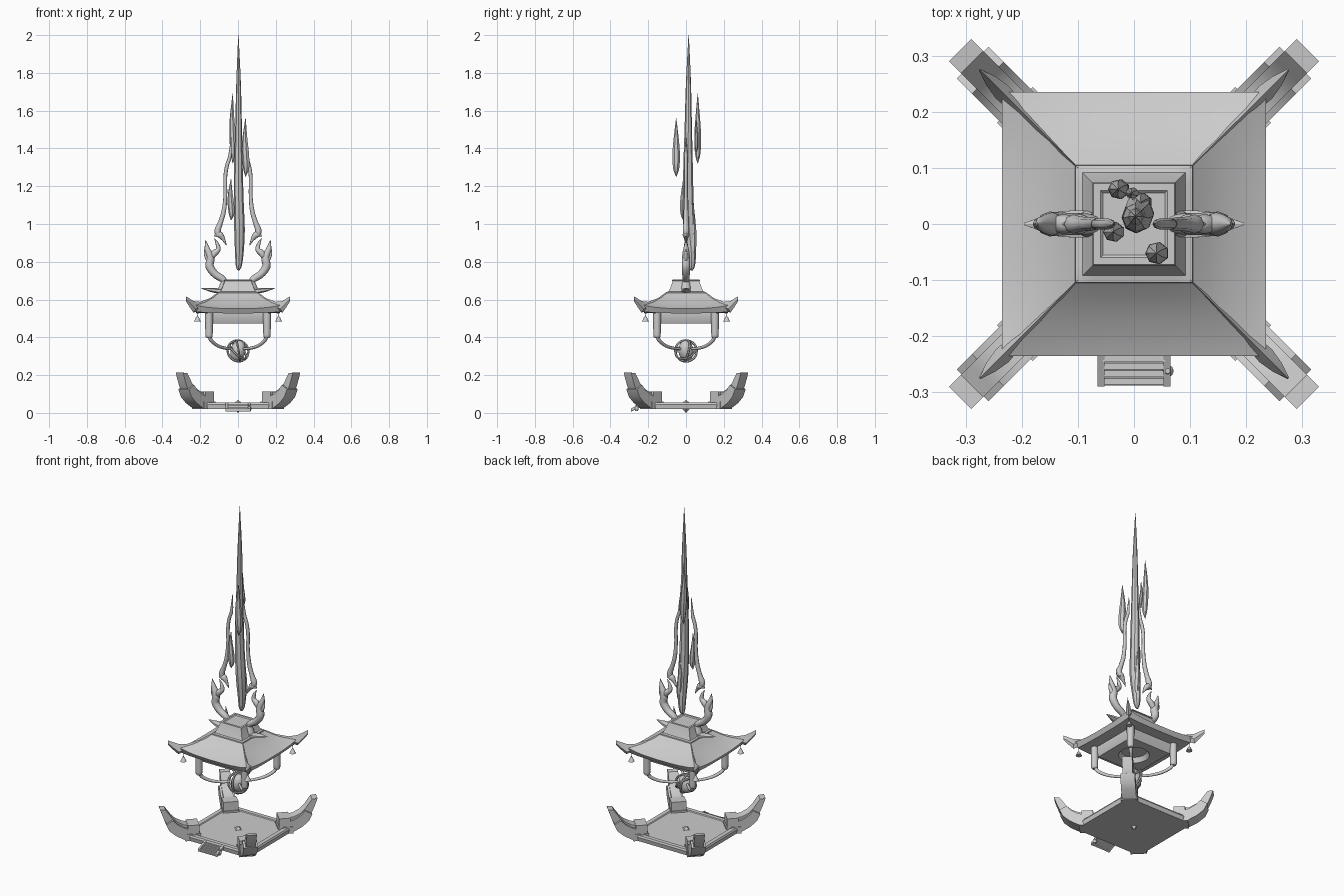
import bpy, bmesh, math
from mathutils import Vector

if "Cube" in bpy.data.objects:
    bpy.data.objects.remove(bpy.data.objects["Cube"], do_unlink=True)

stone = bpy.data.materials.new("grey_stone")
stone.use_nodes = True
stone.diffuse_color = (0.6, 0.6, 0.6, 1)
stone.node_tree.nodes["Principled BSDF"].inputs["Base Color"].default_value = (0.6, 0.6, 0.6, 1)
DIAGONALS = [math.radians(45 + 90 * k) for k in range(4)]


def finish(ob, turn=0, smooth=35):
    ob.data.materials.append(stone)
    ob.rotation_euler.z += turn
    for p in ob.data.polygons:
        p.use_smooth = smooth > 0
    if smooth:
        ob.data.set_sharp_from_angle(angle=math.radians(smooth))
    return ob


def loft(name, rings, turn=0, smooth=35):
    """Skin a list of equal-length point rings and cap both ends."""
    bm = bmesh.new()
    rows = [[bm.verts.new(p) for p in ring] for ring in rings]
    n = len(rows[0])
    for a, b in zip(rows, rows[1:]):
        for i in range(n):
            j = (i + 1) % n
            bm.faces.new((a[i], a[j], b[j], b[i]))
    bm.faces.new(rows[0][::-1])
    bm.faces.new(rows[-1])
    bmesh.ops.recalc_face_normals(bm, faces=bm.faces)
    me = bpy.data.meshes.new(name)
    bm.to_mesh(me)
    bm.free()
    ob = bpy.data.objects.new(name, me)
    bpy.context.collection.objects.link(ob)
    return finish(ob, turn, smooth)


def square(d, z, lift=0, n=8):
    """Square ring of half-width d whose corners may curl upward."""
    pts = []
    for side in range(4):
        for k in range(n):
            s = 2 * k / n - 1
            x, y = d, d * s
            for _ in range(side):
                x, y = -y, x
            pts.append(Vector((x, y, z + lift * abs(s) ** 3)))
    return pts


def circle(r, z):
    return [Vector((p.x, p.y, 0)).normalized() * r + Vector((0, 0, z)) for p in square(1, 0)]


def cut_square(d, z, cut=.065):
    """Square ring with its corners cut off."""
    c = d - cut
    return [Vector((x, y, z)) for x, y in ((d, -c), (d, c), (c, d), (-c, d),
                                           (-d, c), (-d, -c), (-c, -d), (c, -d))]


def tube(name, pts, sides=8, flat=1.0, turn=0, steps=4, smooth=50):
    """Tapered tube through (x, y, z, radius) points, smoothed between them."""
    P = [Vector(p) for p in pts]
    P = [2 * P[0] - P[1]] + P + [2 * P[-1] - P[-2]]
    path = []
    for a, b, c, d in zip(P, P[1:], P[2:], P[3:]):
        for k in range(steps):
            t = k / steps
            path.append(0.5 * (2 * b + (c - a) * t + (2 * a - 5 * b + 4 * c - d) * t * t
                               + (3 * b - a - 3 * c + d) * t ** 3))
    path.append(P[-2])
    rings = []
    for i, p in enumerate(path):
        tan = (path[min(i + 1, len(path) - 1)] - path[max(i - 1, 0)]).to_3d().normalized()
        u = tan.cross(Vector((0, 1, 0))).normalized()
        v = u.cross(tan)
        r = max(p[3], 0.0008)
        rings.append([p.to_3d() + r * (u * math.cos(a) + v * flat * math.sin(a))
                      for a in (math.tau * k / sides for k in range(sides))])
    return loft(name, rings, turn, smooth)


def box(name, x0, x1, y0, y1, z0, z1, turn=0):
    return loft(name, [[(x0, y0, z), (x1, y0, z), (x1, y1, z), (x0, y1, z)] for z in (z0, z1)], turn, 0)


def bar(name, stations, half, turn):
    """Curved bar from (inner r, inner z, outer r, outer z) stations."""
    loft(name, [[(a, -half, b), (a, half, b), (c, half, d), (c, -half, d)]
                for a, b, c, d in stations], turn, 25)


def ramp(name, x, half, y0, z0, y1, z1, thick):
    """Sloping plank running forward from (y0, z0) to (y1, z1)."""
    loft(name, [[(x - half, y, z), (x + half, y, z), (x + half, y, z + thick), (x - half, y, z + thick)]
                for y, z in ((y0, z0), (y1, z1))], smooth=0)


# Platform with cut corners, a shallow rim and a central gem
loft("platform", [cut_square(d, z) for d, z in
     ((.225, .02), (.23, .045), (.225, .055), (.2, .055), (.196, .05))], smooth=0)
tube("platform_gem", [(0, 0, 0, 0), (0, 0, .02, .018), (0, 0, .052, .022), (0, 0, .068, 0)],
     sides=4, steps=1, smooth=0)

# Corner feet and upswept arms with slanted tips
for k, a in enumerate(DIAGONALS):
    box(f"foot_base_{k}", .215, .3, -.045, .045, .02, .06, a)
    box(f"foot_block_{k}", .222, .285, -.042, .042, .055, .112, a)
    bar(f"arm_{k}", [(.25, .105, .285, .025), (.305, .112, .345, .06), (.345, .132, .385, .097),
                     (.372, .158, .411, .14), (.385, .178, .425, .175), (.408, .21, .438, .213)], .028, a)
    bar(f"arm_sheath_{k}", [(.27, .085, .295, .022), (.31, .1, .35, .052),
                            (.345, .122, .388, .085), (.368, .148, .407, .125)], .04, a)

# Front steps on a sloping panel with side rails and a little bottle
ramp("step_panel", 0, .055, -.225, .036, -.288, .008, .005)
for s in (-1, 1):
    ramp(f"step_rail_{s}", s * .059, .006, -.225, .038, -.29, .008, .016)
for k in range(4):
    y, z = -.24 - .0135 * k, .04 - .0075 * k
    box(f"step_{k}", -.055, .055, y - .0055, y + .0055, z - .004, z + .006)
tube("bottle", [(.06, -.262, .01, .008), (.06, -.262, .025, .011),
                (.06, -.262, .036, .005), (.06, -.262, .042, .005)])

# Roof: soffit, eave, concave slopes and stepped cap
loft("roof", [square(*r) for r in (
    (.14, .53), (.22, .527, .008), (.235, .552, .02), (.218, .559, .016), (.2, .568, .012),
    (.178, .58, .008), (.155, .594, .005), (.13, .612, .002), (.105, .634), (.104, .64), (.092, .643),
    (.085, .657), (.07, .698), (.074, .7), (.072, .707), (.06, .707), (.055, .702))], smooth=30)
loft("ceiling_block", [square(.15, .531), square(.15, .505), square(.138, .473),
                       circle(.085, .473), circle(.07, .5)], smooth=30)

# Ridge fins, hanging bells, pillars and orb holders on the diagonals
for k, a in enumerate(DIAGONALS):
    fin = []
    for x, w, top, low in ((.1, .002, .642, .62), (.15, .007, .607, .58), (.2, .012, .588, .55),
                           (.235, .016, .592, .53), (.256, .011, .605, .56), (.275, .002, .617, .59)):
        r, mid = x * math.sqrt(2), (top + 2 * low) / 3
        fin.append([(r, 0, top), (r, w, mid), (r, 0, low), (r, -w, mid)])
    loft(f"ridge_fin_{k}", fin, a, 25)
    r = .304
    tube(f"bell_{k}", [(r, 0, .485, .018), (r, 0, .49, .015), (r, 0, .508, .007),
                       (r, 0, .513, .002), (r, 0, .535, .001)], steps=1, turn=a)
    r = .217
    tube(f"pillar_{k}", [(r, 0, .396, .012), (r, 0, .408, .019), (r, 0, .45, .02),
                         (r, 0, .495, .021), (r, 0, .53, .021)], turn=a)
    tube(f"orb_holder_{k}", [(.216, 0, .415, .011), (.2, 0, .383, .01), (.15, 0, .355, .009),
                             (.09, 0, .342, .008), (.045, 0, .34, .007)], turn=a)

# Hanging orb inside tilted rings
bpy.ops.mesh.primitive_uv_sphere_add(segments=20, ring_count=12, radius=.047,
                                     location=(0, 0, .328), rotation=(.1, .25, 0))
bpy.context.object.scale = (.85, .85, 1.2)
bpy.context.object.name = "orb"
finish(bpy.context.object)
for k, tilt in enumerate(((1.35, .3, .2), (1.4, .2, 1.6), (.75, .35, .7))):
    bpy.ops.mesh.primitive_torus_add(major_radius=.057, minor_radius=.006, major_segments=28,
                                     minor_segments=6, location=(0, 0, .328), rotation=tilt)
    bpy.context.object.name = f"orb_ring_{k}"
    finish(bpy.context.object)

# Antlers, tendrils and side spikes on both sides
for side, s in (("left", 1), ("right", -1)):
    def limb(name, pts, **kw):
        tube(f"{side}_{name}", [(s * x, 0, z, r) for x, z, r in pts], **kw)
    limb("antler", [(.065, .665, .012), (.078, .705, .018), (.12, .733, .02), (.15, .775, .022),
                    (.146, .82, .021), (.162, .865, .015), (.172, .915, .001)])
    limb("antler_outer_prong", [(.15, .80, .014), (.17, .835, .01), (.178, .865, .001)])
    limb("antler_inner_prong", [(.147, .815, .014), (.125, .845, .017), (.105, .865, .013),
                                (.11, .895, .009), (.125, .925, .001)])
    limb("tendril_hook", [(.06, .885, .001), (.078, .92, .01), (.1, .945, .018), (.128, .935, .001)])
    limb("tendril", [(.1, .935, .014), (.108, .965, .017), (.092, 1.01, .013), (.075, 1.07, .012),
                     (.067, 1.15, .01), (.067, 1.25, .01), (.058, 1.31, .01),
                     (.043, 1.36, .009), (.036, 1.46, .001)])
    limb("spike", [(.06, .648, .009), (.09, .645, .013), (.135, .65, .012), (.165, .655, .007),
                   (.196, .66, .001)], sides=6, flat=2.1, smooth=25)
    limb("spike_root", [(.1, .632, .012), (.085, .66, .018), (.072, .7, .014)], flat=1.3)

# Great floating blade and the shards around it
tube("central_blade", [(.002, .014, 2, .001), (.003, .013, 1.75, .012), (.003, .012, 1.5, .018),
                       (.002, .011, 1.3, .023), (.004, .012, 1.12, .026), (.008, .018, .97, .028),
                       (.007, .028, .85, .023), (.004, .03, .78, .016), (.002, .03, .755, .006)],
     sides=8, flat=1.1, smooth=35)
for k, (x, y, low, top, r) in enumerate(((-.028, .062, 1.32, 1.69, .018), (.04, -.052, 1.25, 1.56, .02),
                                         (-.037, -.014, 1.02, 1.24, .018), (-.004, .055, 1.38, 1.55, .01),
                                         (.012, .038, .82, 1.12, .018))):
    h = top - low
    tube(f"shard_{k}", [(x, y, low, .001), (x + .004, y, low + h * .15, r * .85), (x, y, low + h * .4, r),
                        (x - .003, y, low + h * .65, r * .7), (x, y, top, .001)], sides=7, steps=3, smooth=35)
